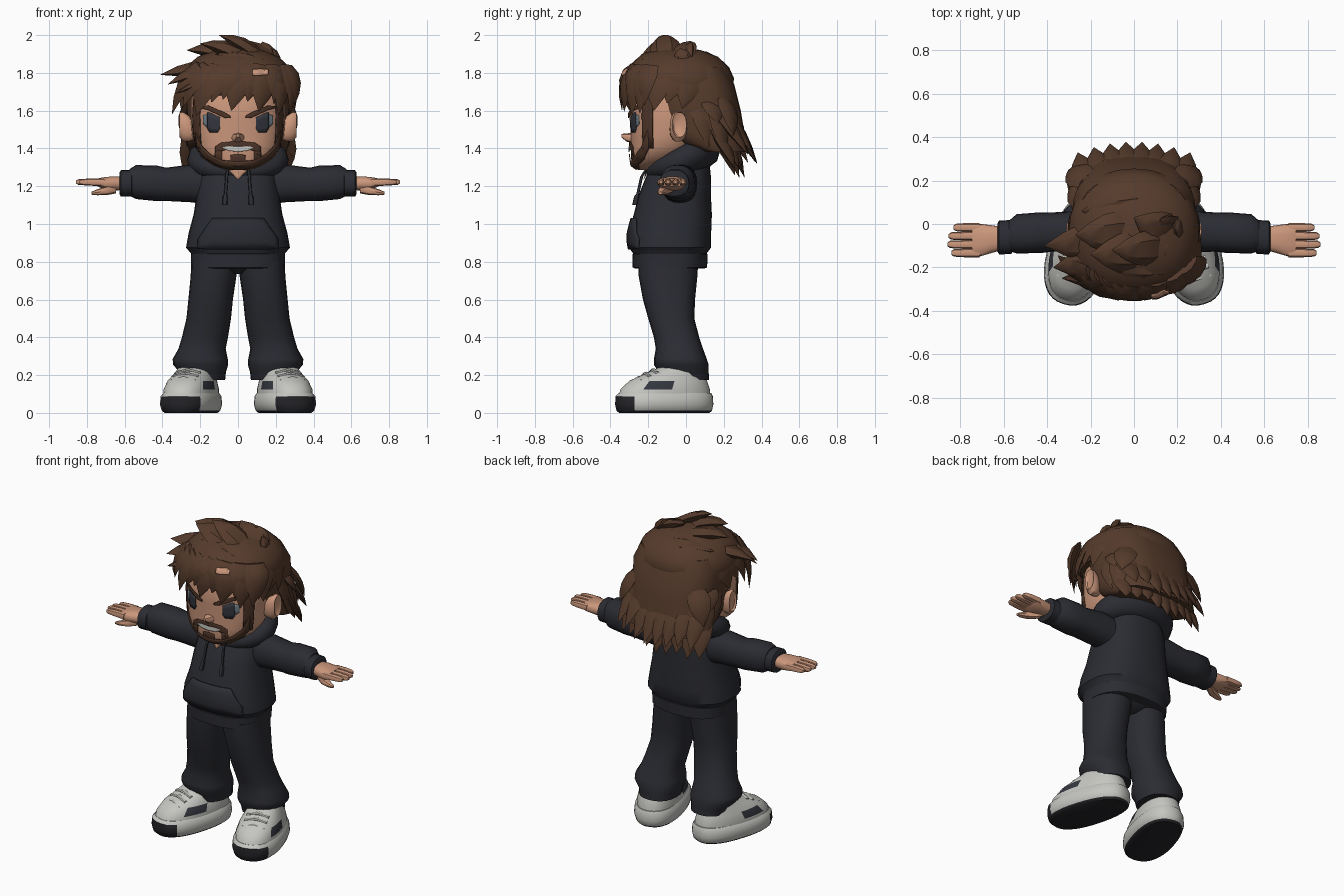
import bpy, bmesh, math, random
from mathutils import Vector, Matrix
from mathutils.bvhtree import BVHTree

random.seed(4)


def material(name, rgb):
    m = bpy.data.materials.new(name)
    m.diffuse_color = (*rgb, 1)
    return m


BROWN = material("hair brown", (0.092, 0.044, 0.025))
BEARD = material("beard brown", (0.075, 0.035, 0.021))
SKIN = material("skin", (0.6, 0.31, 0.2))
CLOTH = material("charcoal cloth", (0.024, 0.025, 0.032))
WHITE = material("shoe white", (0.56, 0.56, 0.53))
BLACK = material("sole black", (0.018, 0.018, 0.022))
SLATE = material("slate", (0.035, 0.038, 0.05))
BLUE = material("eye blue grey", (0.16, 0.21, 0.25))
AXES = {'z': ((1, 0, 0), (0, 1, 0)), 'x': ((0, 1, 0), (0, 0, 1)), 'y': ((1, 0, 0), (0, 0, 1))}


def finish(name, bm, mats, mirror=False, angle=40, rule=None, thick=0):
    bmesh.ops.recalc_face_normals(bm, faces=bm.faces)
    me = bpy.data.meshes.new(name)
    if rule:
        for f in bm.faces:
            f.material_index = rule(f.calc_center_median())
    bm.to_mesh(me)
    bm.free()
    for m in mats if isinstance(mats, list) else [mats]:
        me.materials.append(m)
    ob = bpy.data.objects.new(name, me)
    bpy.context.collection.objects.link(ob)
    bpy.ops.object.select_all(action='DESELECT')
    ob.select_set(True)
    bpy.context.view_layer.objects.active = ob
    bpy.ops.object.shade_smooth_by_angle(angle=math.radians(angle))
    if thick:
        s = ob.modifiers.new("thickness", 'SOLIDIFY')
        s.thickness, s.offset = thick, 0
    if mirror:
        ob.modifiers.new("mirror", 'MIRROR')
    return ob


def skin_rings(bm, rings, closed=False):
    """Bridge rows of points into a capped (or looped) surface."""
    rows = [[bm.verts.new(p) for p in r] for r in rings]
    n = len(rows[0])
    for a, b in zip(rows, rows[1:] + rows[:1] if closed else rows[1:]):
        for i in range(n):
            j = (i + 1) % n
            bm.faces.new((a[i], a[j], b[j], b[i]))
    if not closed:
        bm.faces.new(rows[0])
        bm.faces.new(rows[-1])


def oval(c, u, v, a, b, n, p=2.0):
    pts = []
    for i in range(n):
        t = 2 * math.pi * i / n
        x, y = math.cos(t), math.sin(t)
        pts.append(Vector(c) + Vector(u) * a * math.copysign(abs(x) ** (2 / p), x)
                   + Vector(v) * b * math.copysign(abs(y) ** (2 / p), y))
    return pts


def loft(name, rings, mats, n=20, p=2.3, axis='z', place=None, **kw):
    bm = bmesh.new()
    u, v = AXES[axis]
    skin_rings(bm, [oval(r[:3], u, v, r[3], r[4], n, p) for r in rings])
    if place:
        place(bm)
    return finish(name, bm, mats, **kw)


def tuft(bm, base, tip, w, t=0.4, bend=0.03, out=None):
    """Curved pointed lock of hair."""
    base, tip = Vector(base), Vector(tip)
    out = Vector(out).normalized() if out else (base - Vector((0, -0.04, 1.66))).normalized()
    mid = (base + tip) / 2 + out * bend
    d = (tip - base).normalized()
    u = d.cross(out).normalized()
    v = u.cross(d)
    rings = []
    for s, k in ((0, 0.7), (0.25, 1), (0.5, 0.9), (0.75, 0.55), (1, 0.02)):
        c = base * (1 - s) ** 2 + mid * 2 * s * (1 - s) + tip * s * s
        rings.append(oval(c, u, v, w * k, w * t * k, 6))
    skin_rings(bm, rings)


def tree(ob):
    return BVHTree.FromPolygons([v.co for v in ob.data.vertices], [p.vertices[:] for p in ob.data.polygons])


def plate(name, trees, cols, mat, off=0.006, wrap=False, rows=4, thick=0.003, mirror=False):
    """Patch laid on a surface; cols are (x or angle, top z, bottom z)."""
    bm, grid = bmesh.new(), []
    fine = [[a[k] + (b[k] - a[k]) * i / 4 for k in range(3)] for a, b in zip(cols, cols[1:]) for i in range(4)]
    for u, top, bot in fine + [cols[-1]]:
        col = []
        for j in range(rows + 1):
            z = top + (bot - top) * j / rows
            a = math.radians(u) if wrap else 0
            d = Vector((-math.sin(a), math.cos(a), 0))
            o = Vector((0 if wrap else u, -0.1, z)) - d
            hits = [h for h in (t.ray_cast(o, d) for t in trees) if h[0]]
            h = min(hits, key=lambda q: q[3])[0] if hits else o + d * 0.8
            col.append(bm.verts.new(h - d * off))
        grid.append(col)
    for a, b in zip(grid, grid[1:]):
        for j in range(rows):
            bm.faces.new((a[j], b[j], b[j + 1], a[j + 1]))
    return finish(name, bm, mat, thick=thick, mirror=mirror)


# Hoodie body, hem, sleeves and cuffs
torso = loft("hoodie_body", [(0, -.085, .80, .235, .185), (0, -.085, .845, .25, .195), (0, -.085, .875, .275, .218),
             (0, -.085, .95, .262, .218), (0, -.07, 1.05, .235, .207), (0, -.06, 1.15, .22, .192),
             (0, -.04, 1.25, .205, .172), (0, -.02, 1.32, .17, .145), (0, -.02, 1.36, .1, .1)], CLOTH, n=28, p=2.5)
loft("hoodie_hem", [(0, -.085, .765, .235, .185), (0, -.085, .77, .248, .197), (0, -.085, .84, .25, .199),
                    (0, -.085, .85, .235, .185)], CLOTH, n=28, p=2.5)
loft("sleeve", [(.13, -.035, 1.2, .09, .1), (.25, -.035, 1.215, .095, .1), (.38, -.037, 1.21, .09, .088),
                (.43, -.04, 1.215, .094, .094), (.54, -.045, 1.222, .09, .09), (.575, -.055, 1.22, .07, .07)],
     CLOTH, axis='x', mirror=True)
loft("cuff", [(.56, -.06, 1.215, .07, .062), (.565, -.06, 1.215, .078, .07), (.62, -.062, 1.215, .078, .07),
              (.627, -.062, 1.215, .066, .058)], CLOTH, axis='x', mirror=True)
# Hood rolled around the neck
bm, rings = bmesh.new(), []
for i in range(28):
    t = 2 * math.pi * i / 28
    s, c = math.sin(t), math.cos(t)
    r = 0.068 - 0.024 * c
    rings.append(oval((.2 * s, -.04 - .13 * c, 1.335 - .055 * c), (s, -c, 0), (0, 0, 1), r, r * 1.05, 10))
skin_rings(bm, rings, closed=True)
hood = finish("hood", bm, CLOTH)
# Open neckline, front pocket and drawstrings
plate("neckline", [tree(hood), tree(torso)], [(-.045, 1.31, 1.28), (0, 1.31, 1.235), (.045, 1.31, 1.28)], SKIN)
plate("front_pocket", [tree(torso)], [(-.21, .92, .87), (-.135, 1.03, .865), (.135, 1.03, .865), (.21, .92, .87)],
      CLOTH, off=.006, thick=.012)
loft("drawstring", [(.055, -.21, 1.29, .007, .007), (.06, -.235, 1.25, .008, .008), (.066, -.255, 1.16, .008, .008),
     (.068, -.262, 1.145, .013, .013), (.07, -.272, 1.1, .013, .013)], CLOTH, n=8, mirror=True)
# Trousers
loft("trouser_seat", [(0, -.09, .735, .04, .09), (0, -.09, .765, .2, .14), (0, -.09, .81, .235, .17)], CLOTH)
loft("trouser_leg", [(.122, -.095, .8, .125, .16), (.13, -.095, .72, .121, .155), (.145, -.09, .6, .118, .138),
     (.155, -.078, .5, .118, .122), (.175, -.05, .4, .122, .12), (.19, -.035, .34, .125, .125),
     (.2, -.03, .285, .146, .14), (.198, -.025, .255, .146, .145), (.186, -.012, .215, .122, .132),
     (.184, -.005, .175, .116, .128)], CLOTH, mirror=True)

# Shoes, shaped along y then turned outward
SHOE = Matrix.Translation((.247, -.115, 0)) @ Matrix.Rotation(.29, 4, 'Z')


def place_shoe(bm):
    for v in bm.verts:
        v.co.x *= 1.13 - 0.12 * v.co.y
    bmesh.ops.transform(bm, verts=bm.verts, matrix=SHOE)


def sole_rule(c):
    return 1 if c.z < .012 or ((SHOE.inverted() @ c).y < -.19 and c.z < .09) else 0


def upper_rule(c):
    q = SHOE.inverted() @ c
    return 1 if .12 < c.z < .175 and -.125 < q.y < .02 and abs(q.x) > .05 else 0


loft("shoe_sole", [(0, 0, 0, .105, .245), (0, 0, .012, .118, .258), (0, 0, .045, .128, .265), (0, 0, .088, .124, .262),
                   (0, .005, .105, .112, .25)], [WHITE, BLACK], n=40, p=2.4, place=place_shoe, rule=sole_rule, mirror=True)
loft("shoe_upper", [(0, 0, .08, .113, .25), (0, .005, .125, .114, .242), (0, .022, .17, .103, .21),
     (0, .05, .2, .09, .17), (0, .08, .23, .08, .13), (0, .1, .255, .07, .1)],
     [WHITE, SLATE], n=40, p=2.3, place=place_shoe, rule=upper_rule, mirror=True)
for k, (y, z) in enumerate([(-.14, .185), (-.1, .208), (-.06, .226)]):
    loft("shoe_lace_%d" % (k + 1), [(-.06, y, z - .015, .012, .008), (0, y, z, .014, .01), (.06, y, z - .015, .012, .008)],
         WHITE, n=8, axis='x', place=place_shoe, mirror=True)

# Hands
loft("palm", [(.6, -.066, 1.215, .052, .036), (.66, -.07, 1.215, .065, .038), (.72, -.075, 1.217, .077, .03),
              (.745, -.075, 1.22, .074, .02)], SKIN, n=14, p=2.7, axis='x', mirror=True)
for k, tip in enumerate((.84, .857, .852, .83)):
    y = -.133 + k * .039
    loft("finger_%d" % (k + 1), [(.71, y, 1.22, .02, .021), (.78, y, 1.222, .02, .019), (tip - .012, y, 1.222, .017, .015),
                                 (tip, y, 1.222, .009, .008)], SKIN, n=8, axis='x', mirror=True)
loft("thumb", [(.645, -.09, 1.19, .028, .028), (.69, -.118, 1.178, .026, .024), (.745, -.132, 1.168, .02, .016),
               (.775, -.136, 1.163, .009, .008)], SKIN, n=8, axis='x', mirror=True)

# Neck, head, ears, nose
loft("neck", [(0, -.09, 1.2, .1, .1), (0, -.09, 1.4, .1, .1)], SKIN)
head = loft("head", [(0, -.19, 1.285, .06, .06), (0, -.17, 1.31, .13, .115), (0, -.14, 1.355, .195, .152),
            (0, -.11, 1.41, .23, .182), (0, -.09, 1.47, .243, .203), (0, -.08, 1.55, .25, .218),
            (0, -.07, 1.65, .25, .23), (0, -.06, 1.75, .22, .2), (0, -.06, 1.82, .12, .12)], SKIN, n=32, p=2.35)
loft("ear", [(.235, -.05, 1.495, .03, .05), (.26, -.045, 1.505, .042, .07), (.29, -.04, 1.515, .046, .08),
             (.31, -.035, 1.525, .038, .066), (.3, -.04, 1.515, .025, .045)], SKIN, n=14, axis='x', mirror=True)
loft("nose", [(0, -.27, 1.455, .042, .028), (0, -.315, 1.458, .025, .022), (0, -.342, 1.468, .009, .009)],
     SKIN, n=8, axis='y')
# Painted face details
ht = [tree(head)]
plate("jaw_beard", ht, [(-66, 1.5, 1.4), (-55, 1.41, 1.345), (-42, 1.368, 1.32), (-25, 1.338, 1.295), (0, 1.33, 1.288),
      (25, 1.338, 1.295), (42, 1.368, 1.32), (55, 1.41, 1.345), (66, 1.5, 1.4)], BEARD, wrap=True, thick=.008)
plate("sideburn", ht, [(57, 1.75, 1.4), (62, 1.75, 1.4), (72, 1.75, 1.4)], BEARD, wrap=True, thick=.008, mirror=True)
plate("moustache", ht, [(-.12, 1.41, 1.35), (-.09, 1.43, 1.385), (0, 1.44, 1.412), (.09, 1.43, 1.385),
                        (.12, 1.41, 1.35)], BEARD, off=.007)
plate("chin_beard_side", ht, [(.085, 1.385, 1.325), (.11, 1.39, 1.325), (.125, 1.37, 1.325)], BEARD, off=.007, mirror=True)
plate("chin_tuft", ht, [(-.04, 1.365, 1.32), (0, 1.37, 1.31), (.04, 1.365, 1.32)], BEARD, off=.007)
plate("mouth", ht, [(-.08, 1.408, 1.402), (-.05, 1.412, 1.388), (0, 1.41, 1.382), (.05, 1.412, 1.388),
                    (.08, 1.408, 1.402)], WHITE, off=.01)
plate("eye", ht, [(.095, 1.565, 1.505), (.107, 1.57, 1.485), (.15, 1.59, 1.485), (.162, 1.59, 1.505)], SLATE, mirror=True)
plate("eye_corner", ht, [(.162, 1.58, 1.51), (.185, 1.575, 1.53)], BLUE, mirror=True)
plate("eyebrow", ht, [(.04, 1.572, 1.56), (.07, 1.59, 1.562), (.16, 1.628, 1.604), (.205, 1.622, 1.614)],
      BEARD, off=.01, mirror=True)

# Hair mass
cap = loft("hair_cap", [(0, -.05, 1.68, .28, .265), (0, -.045, 1.71, .298, .288), (0, -.04, 1.77, .3, .295),
           (0, -.04, 1.83, .275, .268), (0, -.04, 1.885, .215, .21), (0, -.05, 1.92, .13, .13),
           (0, -.05, 1.935, .05, .05)], BROWN, n=28, p=2.2)
loft("hair_back", [(0, .01, 1.83, .25, .2), (0, .03, 1.74, .285, .225), (0, .05, 1.6, .272, .24),
     (0, .075, 1.5, .27, .232), (0, .13, 1.43, .272, .185), (0, .2, 1.38, .255, .115)], BROWN, n=28, p=2.8)
# Fringe locks falling over the forehead
bm = bmesh.new()
for x, z, w in ((-.35, 1.58, .07), (-.29, 1.62, .07), (-.22, 1.575, .085), (-.14, 1.645, .075), (-.08, 1.66, .07),
                (-.035, 1.6, .08), (.05, 1.65, .075), (.11, 1.595, .085), (.19, 1.635, .07), (.215, 1.575, .07),
                (.275, 1.585, .06), (.3, 1.63, .06)):
    y = -.05 - .29 * math.sqrt(1 - (x / .37) ** 2)
    bx = x * .72 + .05
    tuft(bm, (bx, -.04 - .24 * math.sqrt(1 - (bx / .33) ** 2), 1.84), (x, y, z), w, .3, .06)
fringe = finish("hair_fringe", bm, BROWN, angle=35)
# Locks over the temples and behind the ears
bm = bmesh.new()
for s in (-1, 1):
    for y, z in ((-.17, 1.6), (-.1, 1.64), (-.02, 1.61)):
        tuft(bm, (s * .24, y + .05, 1.82), (s * .3, y, z), .075, .25, .035)
    for y, z, x in ((.12, 1.41, .27), (.2, 1.36, .285), (.25, 1.47, .3), (.17, 1.53, .295)):
        tuft(bm, (s * .22, y - .05, 1.66), (s * x, y, z), .07, .35, .025)
finish("hair_side_locks", bm, BROWN, angle=35)
# Swept crown spikes: base, tip, width
bm = bmesh.new()
for base, tip, w in (((-.05, -.06, 1.8), (-.41, -.1, 1.79), .1), ((-.08, -.16, 1.82), (-.37, -.2, 1.74), .085),
                     ((.0, -.03, 1.87), (-.27, -.05, 1.92), .1), ((.06, -.12, 1.86), (-.2, -.14, 1.955), .1),
                     ((.14, -.1, 1.86), (-.1, -.12, 2.0), .085), ((.18, -.04, 1.84), (.0, .03, 1.965), .085),
                     ((.16, .0, 1.83), (.13, .03, 1.965), .06), ((.21, .0, 1.8), (.19, -.03, 1.93), .055),
                     ((.05, -.22, 1.83), (-.33, -.25, 1.69), .085), ((.2, -.17, 1.81), (-.12, -.2, 1.9), .09),
                     ((.1, .08, 1.83), (-.24, .06, 1.86), .11), ((.24, -.1, 1.76), (.1, -.12, 1.92), .08)):
    tuft(bm, base, tip, w, .45, .045, out=(0, -.2, 1))
finish("hair_crown_spikes", bm, BROWN, angle=35)
# Layered locks down the back
bm = bmesh.new()
for count, half, top, y0, low, y1 in ((9, .25, 1.5, .2, 1.27, .31), (8, .235, 1.62, .2, 1.34, .378),
                                      (6, .2, 1.7, .19, 1.45, .32)):
    for i in range(count):
        k = 2 * i / (count - 1) - 1
        drop = .05 * k * k
        tuft(bm, (k * half * .9, y0 - drop, top), (k * half * 1.1, y1 - drop, low + random.uniform(-.03, .04)),
             .068, .4, .02, out=(k * .5, 1, .2))
finish("hair_back_locks", bm, BROWN, angle=35)
# Small light patch on the fringe
plate("hair_patch", [tree(cap), tree(fringe)], [(.078, 1.818, 1.787), (.118, 1.822, 1.787), (.16, 1.818, 1.79)],
      SKIN, off=.008)
